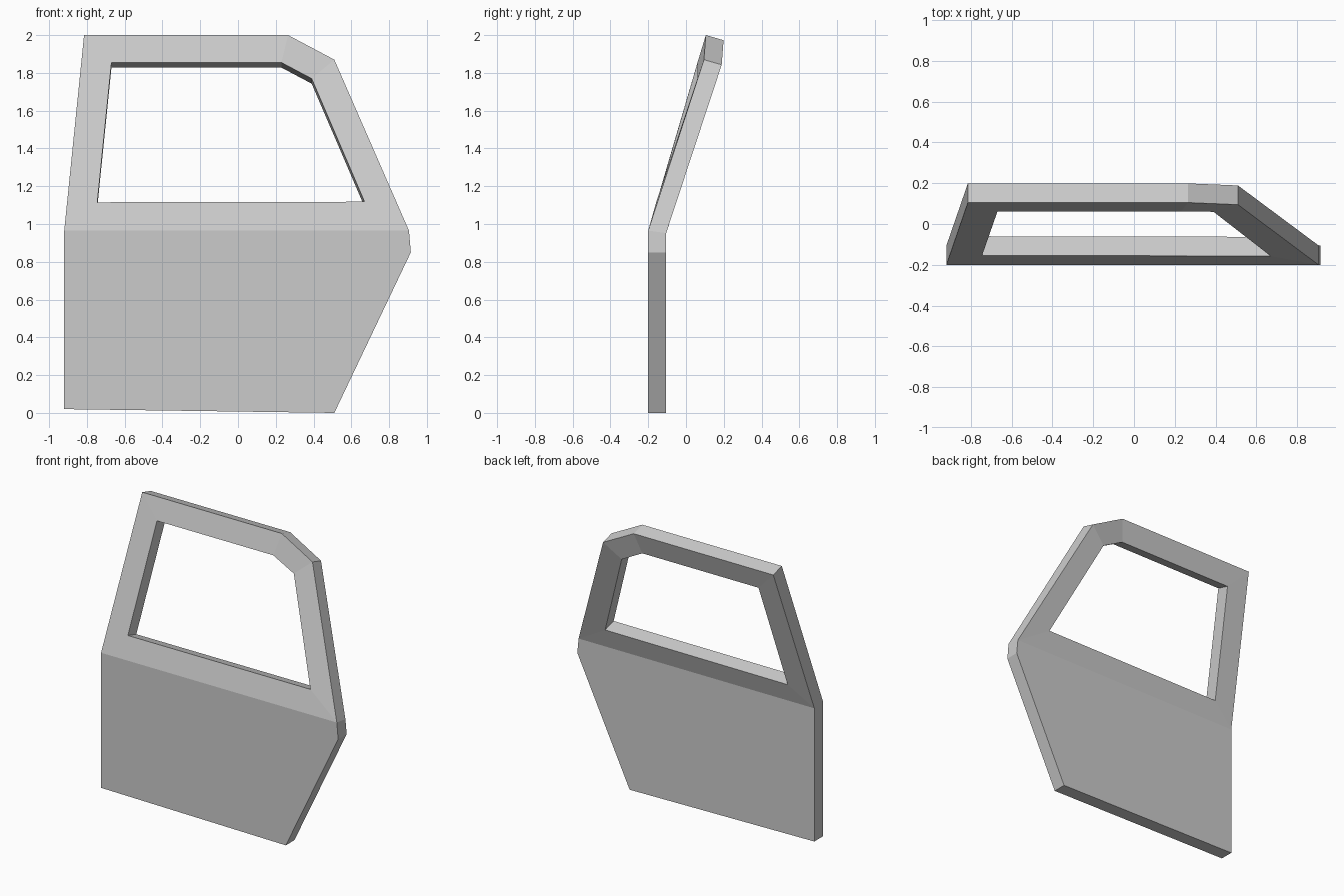
import bpy
import bmesh
from mathutils import Vector

if "Cube" in bpy.data.objects:
    bpy.data.objects.remove(bpy.data.objects["Cube"])

# Front-skin profiles: window frame outside, window opening, lower panel
belt_l, belt_r = (-0.92, -0.2, 0.965), (0.905, -0.2, 0.965)
outer = [belt_l, (-0.815, 0.105, 2.0), (0.265, 0.105, 2.0), (0.51, 0.095, 1.87), belt_r]
window = [(-0.745, -0.154, 1.115), (-0.67, 0.061, 1.855), (0.23, 0.061, 1.855),
          (0.39, 0.06, 1.77), (0.67, -0.157, 1.118)]
lower = [(0.915, -0.2, 0.85), (0.51, -0.2, 0.0), (-0.92, -0.2, 0.02)]

# Thickness direction: straight back below, square to the leaning frame above
FRAME, BELT, PANEL = Vector((0, 0.094, -0.027)), Vector((0, 0.095, -0.013)), Vector((0, 0.095, 0))

bm = bmesh.new()


def pairs(points, offset):
    """Matching front and back vertices."""
    return [(bm.verts.new(p), bm.verts.new(Vector(p) + offset)) for p in points]


o = pairs(outer[:1], BELT) + pairs(outer[1:4], FRAME) + pairs(outer[4:], BELT)
w = pairs(window, FRAME)
p = pairs(lower, PANEL)


def skin(loop):
    """Front face and its mirrored back face."""
    bm.faces.new([v[0] for v in loop])
    bm.faces.new([v[1] for v in reversed(loop)])


def wall(loop):
    """Edge strip joining front to back round a closed loop."""
    for a, b in zip(loop, loop[1:] + loop[:1]):
        bm.faces.new((a[0], b[0], b[1], a[1]))


# Window frame and lower panel skins
for i in range(5):
    j = (i + 1) % 5
    skin([o[i], o[j], w[j], w[i]])
skin([o[0], o[4]] + p)

# Outer rim and window reveal
wall(o + p)
wall(w)

bmesh.ops.recalc_face_normals(bm, faces=bm.faces[:])
mesh = bpy.data.meshes.new("door_panel")
bm.to_mesh(mesh)
bm.free()
bpy.context.collection.objects.link(bpy.data.objects.new("door_panel", mesh))
